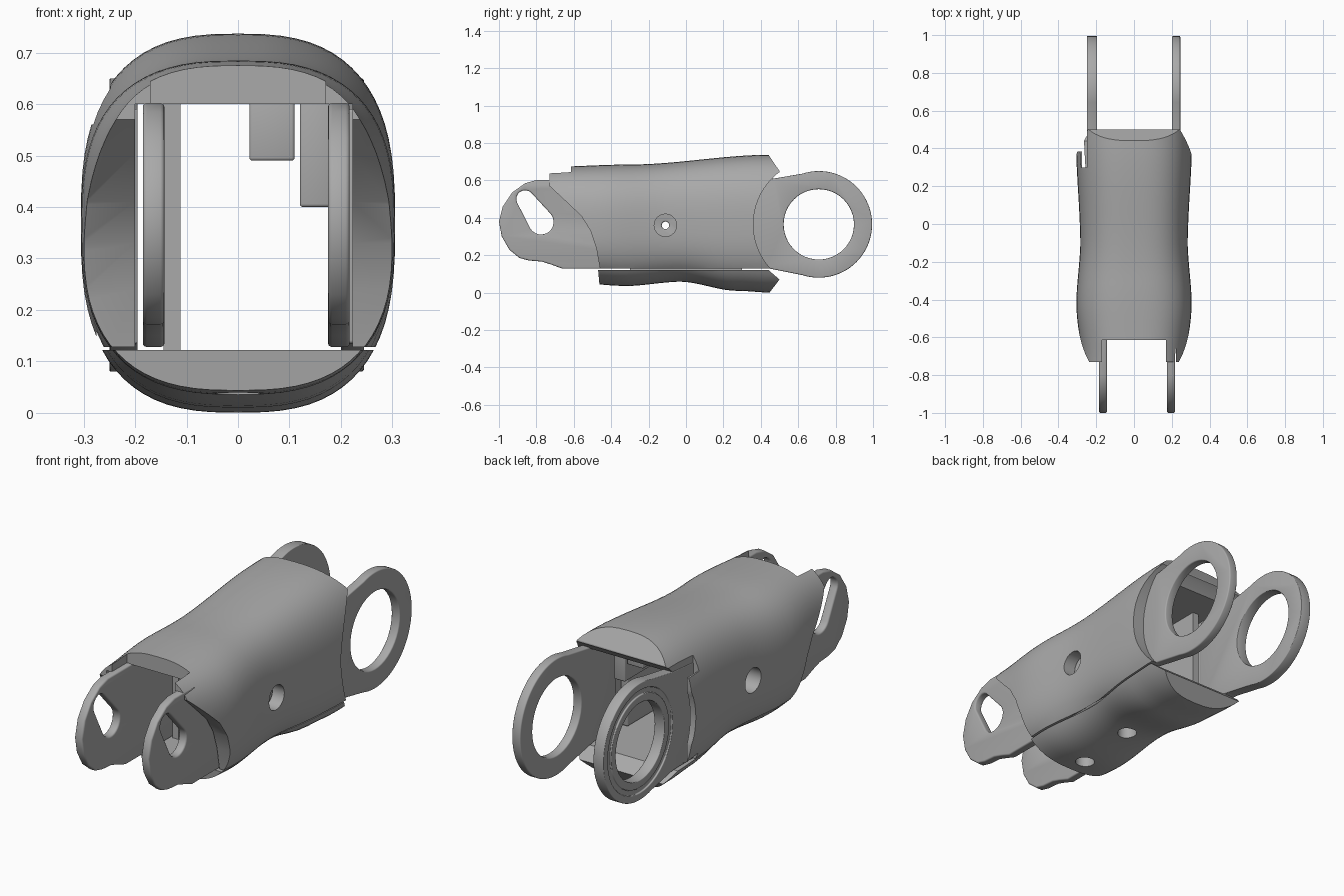
import bpy, bmesh, math
from mathutils import Vector

if "Cube" in bpy.data.objects:
    bpy.data.objects.remove(bpy.data.objects["Cube"], do_unlink=True)

grey = bpy.data.materials.new("matte_grey")
grey.use_nodes = True
GREY = (0.4, 0.4, 0.4, 1)
grey.diffuse_color = GREY
grey.node_tree.nodes["Principled BSDF"].inputs["Base Color"].default_value = GREY

RING = Vector((0.71, 0.365))   # rear joint centre (y, z)
PIN = (-0.11, 0.36)            # side pin centre (y, z)


def finish(name, bm):
    bmesh.ops.recalc_face_normals(bm, faces=bm.faces)
    mesh = bpy.data.meshes.new(name)
    bm.to_mesh(mesh)
    bm.free()
    mesh.materials.append(grey)
    obj = bpy.data.objects.new(name, mesh)
    bpy.context.collection.objects.link(obj)
    return obj


def plate(name, profile, x0, x1):
    """Extrude a (y, z) profile from x0 to x1."""
    bm = bmesh.new()
    face = bm.faces.new([bm.verts.new((x0, y, z)) for y, z in profile])
    new = bmesh.ops.extrude_face_region(bm, geom=[face])["geom"]
    bmesh.ops.translate(bm, vec=(x1 - x0, 0, 0),
                        verts=[v for v in new if isinstance(v, bmesh.types.BMVert)])
    return finish(name, bm)


def box(name, x, y, z):
    return plate(name, [(y[0], z[0]), (y[1], z[0]), (y[1], z[1]), (y[0], z[1])], *x)


def arc(c, r, start=0, end=360, n=48):
    step = (end - start) / n
    count = n if end - start == 360 else n + 1
    angles = [math.radians(start + step * i) for i in range(count)]
    return [(c[0] + r * math.cos(a), c[1] + r * math.sin(a)) for a in angles]


def bool_with(obj, cutters, operation="DIFFERENCE"):
    for cutter in cutters:
        mod = obj.modifiers.new("cut", "BOOLEAN")
        mod.operation, mod.solver, mod.object = operation, "EXACT", cutter
        bake(obj)
        bpy.data.objects.remove(cutter, do_unlink=True)


def bake(obj):
    bpy.context.view_layer.update()
    deps = bpy.context.evaluated_depsgraph_get()
    mesh = bpy.data.meshes.new_from_object(obj.evaluated_get(deps))
    obj.modifiers.clear()
    obj.data = mesh


def soften(obj, width, angle=35):
    if width:
        mod = obj.modifiers.new("round", "BEVEL")
        mod.width, mod.segments, mod.angle_limit = width, 3, math.radians(50)
        bake(obj)
    bpy.ops.object.select_all(action="DESELECT")
    obj.select_set(True)
    bpy.context.view_layer.objects.active = obj
    bpy.ops.object.shade_smooth_by_angle(angle=math.radians(angle))


def sample(table, y):
    """Smoothly interpolate (y, value) pairs."""
    for (a, va), (b, vb) in zip(table, table[1:]):
        if y <= b:
            t = max(0, (y - a) / (b - a))
            return va + (vb - va) * t * t * (3 - 2 * t)
    return table[-1][1]


WIDTH = [(-0.76, 0.275), (-0.42, 0.305), (-0.1, 0.285), (0.45, 0.307)]
TOP = [(-0.76, 0.672), (-0.3, 0.685), (0.45, 0.737)]
BOTTOM = [(-0.5, 0.045), (-0.33, 0.035), (-0.03, 0.058), (0.27, 0.01), (0.46, 0.0)]


def body(name):
    """Loft of rounded sections along y, waisted in the middle."""
    bm = bmesh.new()
    rows, sides = 33, 72
    loops = []
    for i in range(rows):
        y = -0.76 + 1.3 * i / (rows - 1)
        w, up, down = sample(WIDTH, y), sample(TOP, y) - 0.365, 0.365 - sample(BOTTOM, y)
        loop = []
        for k in range(sides):
            a = math.tau * k / sides
            c, s = math.cos(a), math.sin(a)
            x = w * math.copysign(abs(c) ** 0.74, c)
            z = (up if s > 0 else down) * math.copysign(abs(s) ** 0.74, s)
            loop.append(bm.verts.new((x, y, 0.365 + z)))
        loops.append(loop)
    for a, b in zip(loops, loops[1:]):
        for k in range(sides):
            n = (k + 1) % sides
            bm.faces.new((a[k], a[n], b[n], b[k]))
    bm.faces.new(loops[0])
    bm.faces.new(loops[-1])
    return finish(name, bm)


# Upper shell: body trimmed to a side outline, then hollowed
shell = body("upper_shell")
outline = [(-0.73, 0.9), (-0.73, 0.57), (-0.66, 0.505), (-0.56, 0.41), (-0.51, 0.33),
           (-0.48, 0.24), (-0.46, 0.128), (0.5, 0.128), (0.5, 0.65), (0.33, 0.9)]
bool_with(shell, [plate("trim", outline, -0.5, 0.5)], "INTERSECT")
bool_with(shell, [
    box("cavity", (-0.2, 0.222), (-0.9, 0.7), (0.05, 0.6)),
    box("front_gap", (-0.17, 0.17), (-0.9, -0.615), (0.05, 0.9)),
    plate("rear_scoop", arc(RING, 0.35, n=64), -0.5, 0.5),
    plate("pin_hole", arc(PIN, 0.06, n=32), -0.5, 0.5),
    box("latch_slit", (-0.275, -0.248), (0.3, 0.7), (0.05, 0.9)),
    box("latch_end", (-0.5, -0.248), (0.385, 0.7), (0.05, 0.9)),
    box("latch_top", (-0.5, -0.248), (0.3, 0.7), (0.56, 0.9)),
])
soften(shell, 0)

# Lower shell: bottom slice of the same body
lower = body("lower_shell")
outline = [(-0.47, 0.122), (-0.45, -0.1), (0.37, -0.1), (0.5, 0.07), (0.44, 0.122)]
bool_with(lower, [plate("trim", outline, -0.5, 0.5)], "INTERSECT")
for y in (-0.36, -0.05):
    bm = bmesh.new()
    bmesh.ops.create_cone(bm, cap_ends=True, segments=32, radius1=0.045, radius2=0.045, depth=0.6)
    bmesh.ops.translate(bm, vec=(0, y, 0), verts=bm.verts)
    bool_with(lower, [finish("screw_hole", bm)])
soften(lower, 0)

# Rear joint rings
rear = arc(RING, 0.285, -108, 108) + [(0.47, 0.61), (0.25, 0.59), (0.25, 0.135), (0.43, 0.132)]
for side, x0, x1 in (("left", 0.2, 0.245), ("right", -0.25, -0.195)):
    lug = plate(side + "_rear_ring", rear, x0, x1)
    bool_with(lug, [plate("hole", arc(RING, 0.188), -0.5, 0.5)])
    if side == "right":
        groove = plate("groove", arc(RING, 0.25), -0.3, -0.243)
        bool_with(groove, [plate("core", arc(RING, 0.225), -0.5, 0.5)])
        bool_with(lug, [groove])
    soften(lug, 0.006)

# Front joint plates with a tapered slot
front = [(0.2, 0.128), (0.2, 0.602), (-0.8, 0.602), (-0.86, 0.585), (-0.93, 0.535), (-0.98, 0.46),
         (-1.0, 0.38), (-0.985, 0.3), (-0.945, 0.23), (-0.89, 0.185), (-0.84, 0.172),
         (-0.77, 0.166), (-0.72, 0.15), (-0.66, 0.128)]
slot = arc((-0.86, 0.5), 0.047, 40, 212, 12) + arc((-0.775, 0.378), 0.067, 212, 400, 16)
for side, x0, x1 in (("left", 0.175, 0.217), ("right", -0.185, -0.143)):
    lug = plate(side + "_front_plate", front, x0, x1)
    bool_with(lug, [plate("slot", slot, -0.5, 0.5),
                    plate("pin", arc(PIN, 0.02, n=20), -0.5, 0.5)])
    soften(lug, 0.008)

# Inner stiffener and ceiling blocks
inner = box("inner_stiffener", (-0.145, -0.112), (-0.3, 0.3), (0.122, 0.602))
bool_with(inner, [plate("pin", arc(PIN, 0.02, n=20), -0.5, 0.5)])
soften(inner, 0)
soften(box("ceiling_stop", (0.022, 0.11), (0.1, 0.3), (0.49, 0.61)), 0.006)
soften(box("ceiling_bracket", (0.12, 0.18), (0.05, 0.3), (0.4, 0.61)), 0.006)
